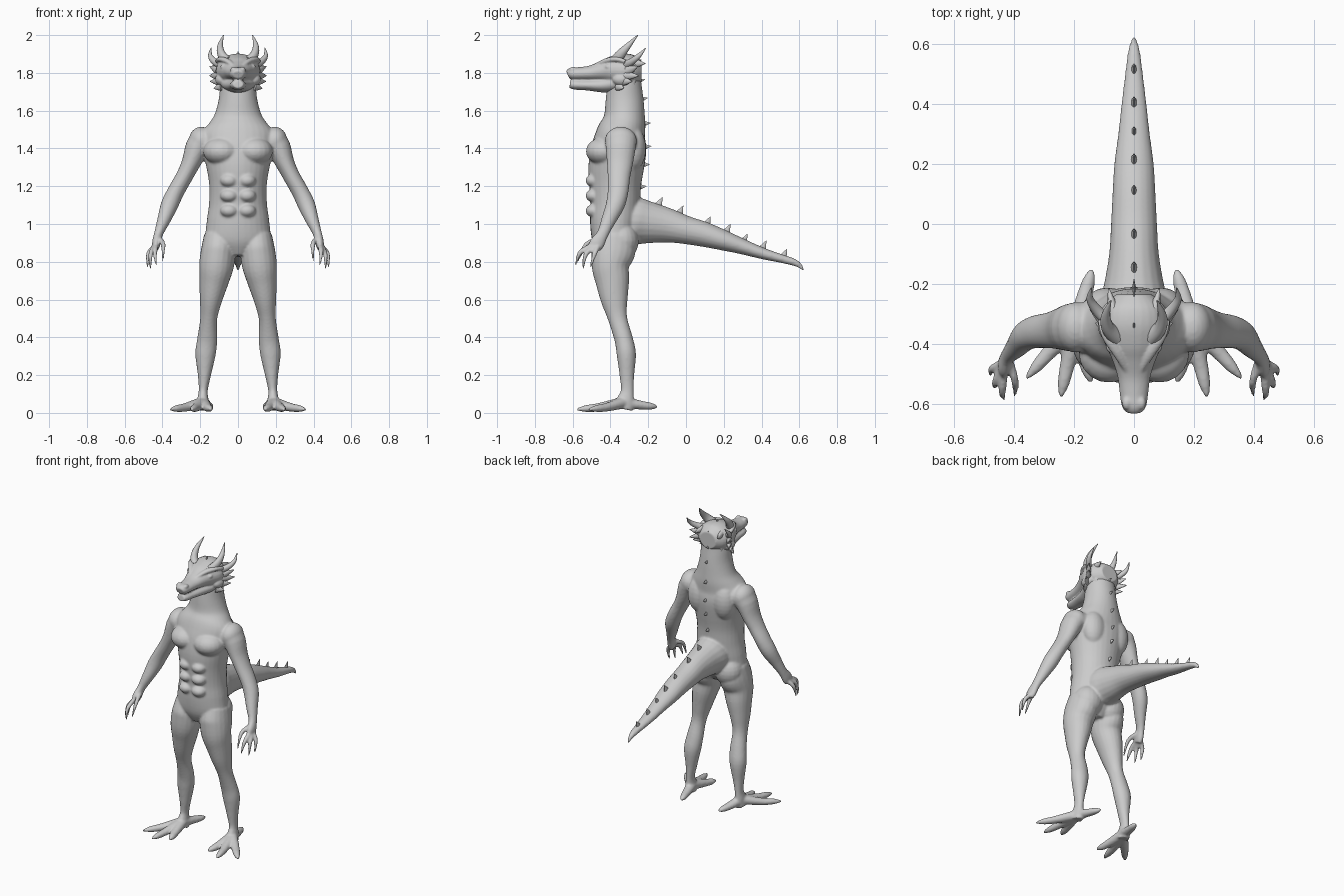
import bpy, bmesh, math
from mathutils import Vector, Matrix

skin = bpy.data.materials.new("grey_skin")
skin.diffuse_color = (0.6, 0.6, 0.6, 1)


def spline(pts, sub):
    """Smoothly resample a list of (x, y, z, a, b) rings."""
    if sub == 1:
        return pts
    out = []
    for i in range(len(pts) - 1):
        p0, p1 = pts[max(i - 1, 0)], pts[i]
        p2, p3 = pts[i + 1], pts[min(i + 2, len(pts) - 1)]
        for k in range(sub):
            t = k / sub
            out.append([0.5 * (2 * b + (c - a) * t + (2 * a - 5 * b + 4 * c - d) * t * t
                        + (3 * b - a - 3 * c + d) * t ** 3) for a, b, c, d in zip(p0, p1, p2, p3)])
    return out + [pts[-1]]


def loft(bm, pts, sides=20, sub=4, s=1):
    """Closed tube of elliptical rings; s = -1 mirrors it across x."""
    pts = spline(pts, sub)
    c = [Vector((p[0] * s, p[1], p[2])) for p in pts]
    rings = []
    for i, p in enumerate(pts):
        t = (c[min(i + 1, len(c) - 1)] - c[max(i - 1, 0)]).normalized()
        u = (Vector((1, 0, 0)) - t * t.x).normalized()
        v = t.cross(u)
        rings.append([bm.verts.new(c[i] + u * p[3] * math.cos(k * math.tau / sides)
                      + v * p[4] * math.sin(k * math.tau / sides)) for k in range(sides)])
    for r0, r1 in zip(rings, rings[1:]):
        for k in range(sides):
            j = (k + 1) % sides
            bm.faces.new((r0[k], r0[j], r1[j], r1[k]))
    bm.faces.new(rings[0][::-1])
    bm.faces.new(rings[-1])


def ball(bm, pos, rad, s=1):
    m = Matrix.Translation((pos[0] * s, pos[1], pos[2])) @ Matrix.Diagonal((*rad, 1))
    bmesh.ops.create_uvsphere(bm, u_segments=20, v_segments=12, radius=1, matrix=m)


def finish(name, bm, voxel=0, smooth=0):
    bmesh.ops.recalc_face_normals(bm, faces=bm.faces)
    me = bpy.data.meshes.new(name)
    bm.to_mesh(me)
    bm.free()
    ob = bpy.data.objects.new(name, me)
    bpy.context.collection.objects.link(ob)
    me.materials.append(skin)
    bpy.ops.object.select_all(action='DESELECT')
    bpy.context.view_layer.objects.active = ob
    ob.select_set(True)
    if voxel:
        r = ob.modifiers.new("fuse", 'REMESH')
        r.mode, r.voxel_size, r.use_smooth_shade = 'VOXEL', voxel, True
        sm = ob.modifiers.new("soften", 'SMOOTH')
        sm.factor, sm.iterations = 0.5, smooth
        for m in ("fuse", "soften"):
            bpy.ops.object.modifier_apply(modifier=m)
        bpy.ops.object.shade_smooth()
    else:
        bpy.ops.object.shade_smooth_by_angle(angle=math.radians(50))


# Torso and neck
body = bmesh.new()
loft(body, [(0, -.39, .83, .06, .07), (0, -.385, .9, .165, .11), (0, -.38, 1, .167, .128),
            (0, -.375, 1.1, .154, .132), (0, -.375, 1.2, .152, .137), (0, -.37, 1.3, .167, .147),
            (0, -.355, 1.4, .19, .146), (0, -.345, 1.47, .197, .132), (0, -.33, 1.53, .155, .117),
            (0, -.325, 1.58, .124, .107), (0, -.325, 1.66, .102, .1), (0, -.325, 1.74, .094, .09),
            (0, -.32, 1.8, .085, .08)], 32)
# Tail
loft(body, [(0, -.36, 1.01, .12, .10), (0, -.27, 1.015, .118, .125), (0, -.2, 1.008, .1, .112),
            (0, -.1, .993, .083, .092), (0, 0, .968, .077, .075), (0, .1, .944, .072, .066),
            (0, .2, .913, .066, .054), (0, .3, .88, .053, .041), (0, .4, .846, .042, .031),
            (0, .5, .818, .03, .023), (0, .57, .798, .021, .019), (0, .605, .777, .012, .013),
            (0, .622, .75, .005, .005)])

fingers = [((.415, -.46, .92), (.396, -.53, .89), (.40, -.575, .80)),
           ((.432, -.49, .89), (.44, -.56, .85), (.432, -.585, .78)),
           ((.44, -.48, .88), (.463, -.53, .84), (.463, -.545, .76)),
           ((.443, -.465, .88), (.475, -.485, .84), (.478, -.505, .77))]
toes = [((.275, -.42, .03), (.36, -.515, .018)), ((.22, -.46, .03), (.245, -.58, .018)),
        ((.163, -.45, .03), (.143, -.53, .02)), ((.162, -.23, .04), (.14, -.15, .032))]
for s in (1, -1):
    # Legs
    loft(body, [(.10, -.375, .94, .08, .10), (.104, -.385, .86, .092, .118), (.114, -.4, .78, .092, .1),
                (.127, -.39, .7, .079, .09), (.143, -.38, .6, .06, .072), (.155, -.362, .5, .045, .051),
                (.163, -.33, .39, .053, .049), (.172, -.316, .31, .054, .051), (.178, -.313, .2, .035, .039),
                (.184, -.311, .12, .024, .034), (.186, -.32, .07, .03, .046), (.186, -.33, .02, .034, .05)], s=s)
    ball(body, (.085, -.34, .91), (.095, .09, .10), s)
    # Toes and heel spur
    for mid, tip in toes:
        loft(body, [(.186, -.33, .055, .034, .032), (*mid, .026, .023),
                    (*[m * .4 + t * .6 for m, t in zip(mid, tip)], .02, .018), (*tip, .006, .006)], 14, s=s)
    # Arms and hands
    loft(body, [(.15, -.345, 1.44, .07, .085), (.205, -.345, 1.42, .068, .082), (.25, -.35, 1.32, .05, .069),
                (.285, -.355, 1.25, .045, .06), (.33, -.36, 1.17, .045, .055), (.363, -.375, 1.1, .046, .05),
                (.393, -.41, 1.02, .035, .039), (.42, -.44, .95, .024, .031), (.432, -.47, .9, .023, .04),
                (.436, -.485, .87, .016, .034)], s=s)
    for a, m, t in fingers:
        loft(body, [(*a, .014, .014), (*m, .013, .013), (*t, .005, .005)], 12, s=s)
    # Shoulder, chest and stomach muscles
    ball(body, (.195, -.345, 1.44), (.066, .085, .075), s)
    ball(body, (.085, -.43, 1.385), (.1, .10, .075), s)
    ball(body, (.09, -.28, 1.4), (.08, .068, .12), s)
    for z in (1.07, 1.15, 1.23):
        ball(body, (.047, -.485, z), (.048, .047, .036), s)
finish("body", body, .007, 5)

# Head with upper and lower jaw
head = bmesh.new()
loft(head, [(0, -.235, 1.81, .06, .055), (0, -.28, 1.81, .105, .085), (0, -.34, 1.812, .116, .09),
            (0, -.4, 1.812, .097, .074), (0, -.45, 1.807, .074, .054), (0, -.51, 1.799, .055, .039),
            (0, -.57, 1.796, .047, .034), (0, -.607, 1.796, .041, .032), (0, -.626, 1.79, .028, .022)], 28)
loft(head, [(0, -.27, 1.755, .08, .05), (0, -.36, 1.745, .092, .05), (0, -.44, 1.735, .066, .039),
            (0, -.52, 1.735, .048, .028), (0, -.585, 1.737, .04, .026), (0, -.615, 1.74, .027, .02)], 28)
for s in (1, -1):
    # Brow, eye, nostril and cheek
    loft(head, [(.022, -.49, 1.835, .01, .008), (.055, -.43, 1.862, .017, .013),
                (.092, -.37, 1.872, .018, .014), (.112, -.32, 1.86, .01, .01)], 12, s=s)
    ball(head, (.076, -.41, 1.832), (.018, .02, .014), s)
    ball(head, (.024, -.598, 1.818), (.016, .022, .014), s)
    ball(head, (.085, -.34, 1.765), (.036, .05, .035), s)
finish("head", head, .005, 3)

# Horns and cheek frill spikes
horns, frill = bmesh.new(), bmesh.new()
spikes = [((.105, -.31, 1.81), (.15, -.255, 1.835)), ((.10, -.32, 1.785), (.15, -.25, 1.785)),
          ((.09, -.34, 1.755), (.147, -.285, 1.755)), ((.085, -.36, 1.73), (.128, -.33, 1.718)),
          ((.07, -.28, 1.85), (.085, -.215, 1.85))]
for s in (1, -1):
    loft(horns, [(.06, -.375, 1.86, .028, .032), (.088, -.345, 1.90, .022, .026),
                 (.094, -.305, 1.945, .015, .016), (.077, -.255, 2.0, .002, .002)], 14, s=s)
    loft(horns, [(.085, -.325, 1.84, .02, .024), (.122, -.29, 1.858, .018, .019),
                 (.147, -.25, 1.89, .012, .013), (.142, -.213, 1.932, .002, .002)], 14, s=s)
    for a, t in spikes:
        m = [(p + q) / 2 for p, q in zip(a, t)]
        loft(frill, [(*a, .018, .026), (*m, .011, .017), (*t, .002, .002)], 10, s=s)
finish("horns", horns)
finish("cheek_frill", frill)

# Small spines on the head, back and tail: (tip y, tip z, direction y, direction z)
spines = bmesh.new()
rows = [(-.33, 1.915, .5, 1), (-.235, 1.87, 1, .6), (-.218, 1.765, 1, .25), (-.203, 1.668, 1, .2),
        (-.188, 1.535, 1, .1), (-.184, 1.412, 1, .1), (-.192, 1.315, 1, 0), (-.21, 1.2, 1, .1),
        (-.125, 1.142, .5, 1), (-.015, 1.097, .5, 1), (.13, 1.04, .5, 1), (.235, 1.0, .5, 1),
        (.325, .948, .5, 1), (.425, .912, .5, 1), (.535, .868, .5, 1)]
for y, z, dy, dz in rows:
    d = Vector((0, dy, dz)).normalized() * .06
    loft(spines, [(0, y - d.y, z - d.z, .013, .027), (0, y, z, .001, .001)], 10, 1)
finish("spines", spines)
